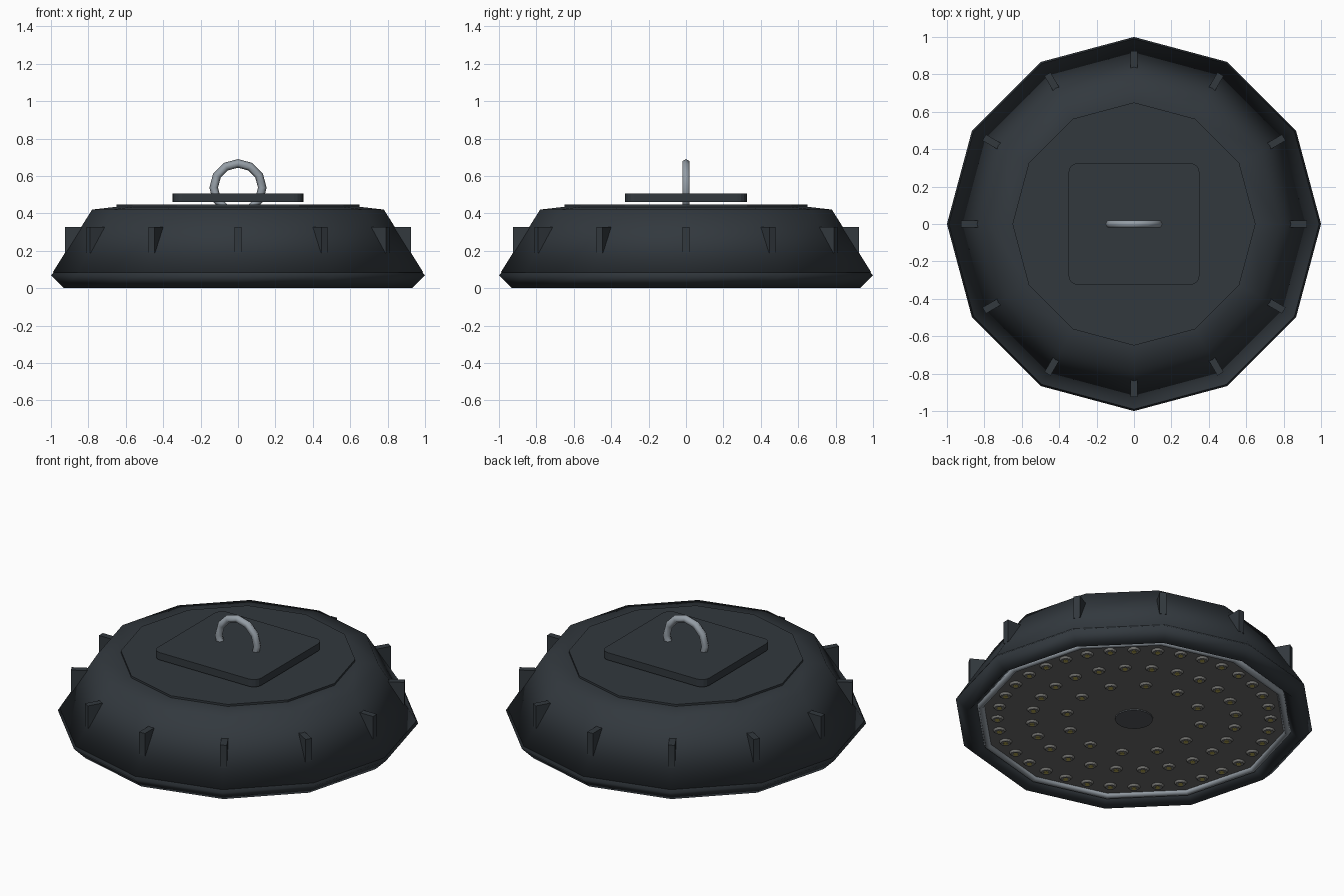
import bpy, bmesh, math
from mathutils import Matrix, Vector

if "Cube" in bpy.data.objects:
    bpy.data.objects.remove(bpy.data.objects["Cube"])

def mat(name, r, g, b):
    m = bpy.data.materials.new(name)
    m.diffuse_color = (r, g, b, 1)
    m.use_nodes = True
    m.node_tree.nodes["Principled BSDF"].inputs["Base Color"].default_value = m.diffuse_color
    return m

DARK = mat("dark_metal", 0.032, 0.04, 0.048)
STEEL = mat("steel", 0.3, 0.34, 0.38)
BOARD = mat("board", 0.15, 0.15, 0.15)
LENS = mat("lens", 0.2, 0.2, 0.19)
YELLOW = mat("emitter", 0.45, 0.38, 0.08)
PLUG = mat("plug", 0.09, 0.1, 0.11)

def finish(bm, name, material, smooth=False):
    bmesh.ops.recalc_face_normals(bm, faces=bm.faces)
    me = bpy.data.meshes.new(name)
    bm.to_mesh(me)
    bm.free()
    me.materials.append(material)
    for p in me.polygons:
        p.use_smooth = smooth
    ob = bpy.data.objects.new(name, me)
    bpy.context.collection.objects.link(ob)
    return ob

def lathe(name, profile, material, n=12, smooth=False, closed=False):
    """Turn an (r, z) profile round z; open profiles get end caps."""
    bm = bmesh.new()
    rings = [[bm.verts.new((r * math.cos(2 * math.pi * i / n),
                            r * math.sin(2 * math.pi * i / n), z))
              for i in range(n)] for r, z in profile]
    pairs = list(zip(rings, rings[1:]))
    if closed:
        pairs.append((rings[-1], rings[0]))
    else:
        bm.faces.new(rings[0])
        bm.faces.new(rings[-1])
    for a, b in pairs:
        for i in range(n):
            j = (i + 1) % n
            bm.faces.new((a[i], a[j], b[j], b[i]))
    return finish(bm, name, material, smooth)

def ring_profile(major, minor, z, n):
    return [(major + minor * math.cos(2 * math.pi * k / n),
             z + minor * math.sin(2 * math.pi * k / n)) for k in range(n)]

# Housing, top cap and lower lip
lathe("housing", [(0.99, 0.085), (0.78, 0.42), (0.65, 0.435)], DARK, smooth=True)
lathe("top_cap", [(0.65, 0.43), (0.65, 0.447)], DARK)
lathe("lower_lip", ring_profile(0.93, 0.07, 0.07, 4), DARK, smooth=True, closed=True)

# Cooling ribs on the housing corners
bm = bmesh.new()
for i in range(12):
    bmesh.ops.create_cube(bm, size=1, matrix=Matrix.Rotation(math.radians(30 * i), 4, 'Z')
                          @ Matrix.Translation((0.855, 0, 0.257))
                          @ Matrix.Diagonal((0.14, 0.038, 0.138, 1)))
finish(bm, "cooling_ribs", DARK)

# Mounting plate with rounded corners
bm = bmesh.new()
outline = []
for k, (sx, sy) in enumerate([(1, 1), (-1, 1), (-1, -1), (1, -1)]):
    for s in range(5):
        a = math.radians(90 * k + 22.5 * s)
        outline.append(bm.verts.new((sx * 0.3 + 0.05 * math.cos(a),
                                     sy * 0.275 + 0.05 * math.sin(a), 0.46)))
face = bm.faces.new(outline)
ext = bmesh.ops.extrude_face_region(bm, geom=[face], use_keep_orig=True)
bmesh.ops.translate(bm, vec=Vector((0, 0, 0.045)),
                    verts=[g for g in ext["geom"] if isinstance(g, bmesh.types.BMVert)])
finish(bm, "mounting_plate", DARK)

# Hanging ring, stood upright
ring = lathe("hanging_ring", ring_profile(0.13, 0.023, 0, 6), STEEL, smooth=True, closed=True)
ring.data.transform(Matrix.Translation((0, 0, 0.537)) @ Matrix.Rotation(math.pi / 2, 4, 'X'))

# Underside: board, bright rim, centre plug
lathe("light_board", [(0.86, 0.047), (0.86, 0.075)], BOARD)
lathe("board_rim", ring_profile(0.86, 0.02, 0.045, 6), STEEL, smooth=True, closed=True)
lathe("centre_plug", [(0.105, 0.04), (0.105, 0.06)], PLUG, n=16)

# Three rings of small lights, each with a yellow emitter
def lights(name, r1, r2, z0, z1, segs, material):
    bm = bmesh.new()
    for radius, count in ((0.375, 12), (0.565, 24), (0.755, 36)):
        for i in range(count):
            a = 2 * math.pi * i / count
            bmesh.ops.create_cone(bm, cap_ends=True, segments=segs, radius1=r1, radius2=r2,
                                  depth=z1 - z0, matrix=Matrix.Translation(
                                      (radius * math.cos(a), radius * math.sin(a), (z0 + z1) / 2)))
    finish(bm, name, material)

lights("light_lenses", 0.028, 0.038, 0.036, 0.05, 12, LENS)
lights("light_emitters", 0.014, 0.014, 0.033, 0.04, 8, YELLOW)
